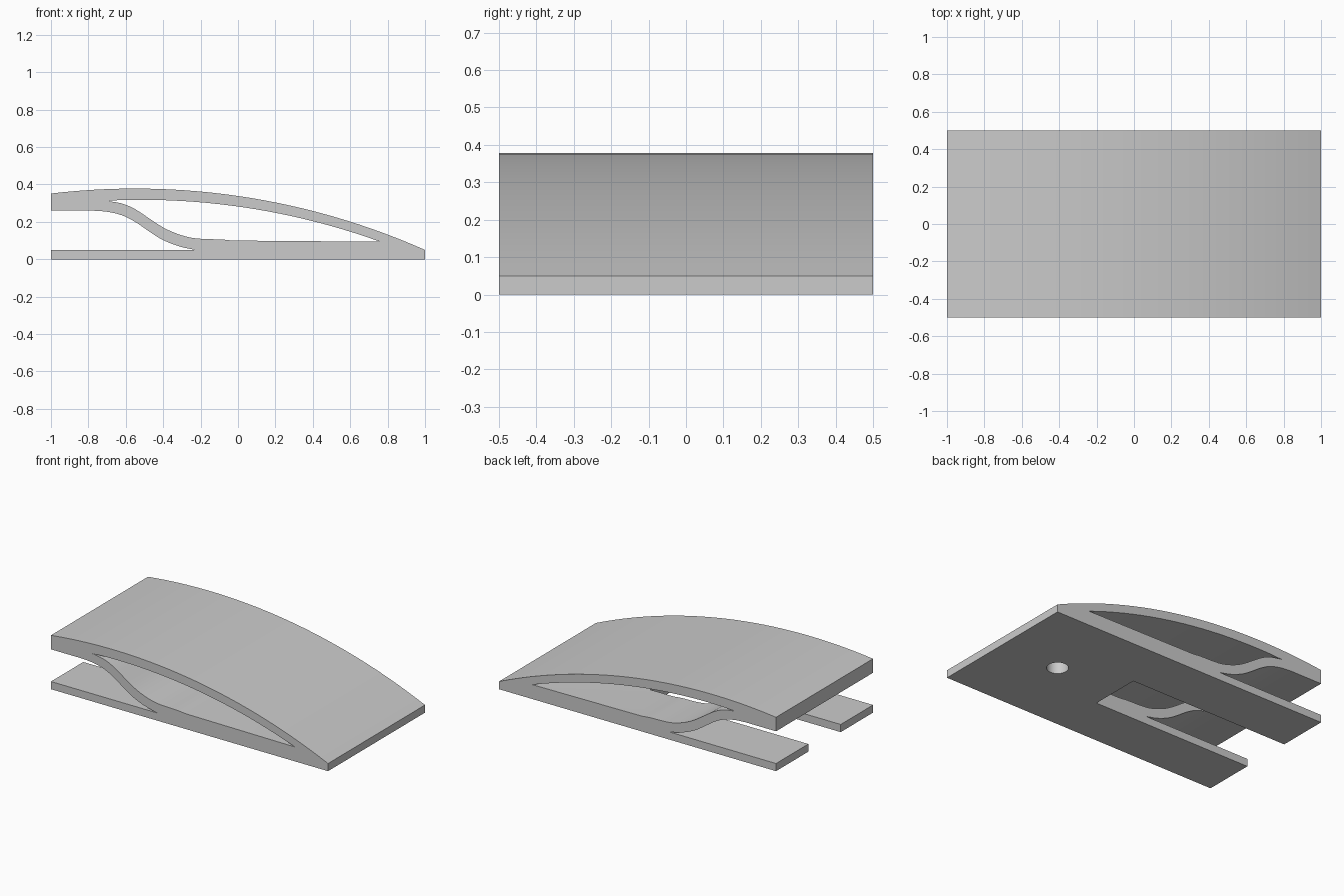
import bpy
import bmesh
import math
from mathutils import Vector

old = bpy.data.objects.get("Cube")
if old:
    bpy.data.objects.remove(old, do_unlink=True)

grey = bpy.data.materials.new("light_grey")
grey.use_nodes = True
colour = (0.6, 0.6, 0.6, 1)
grey.diffuse_color = colour
grey.node_tree.nodes["Principled BSDF"].inputs["Base Color"].default_value = colour


def arc(x0, x1, centre, peak, radius, steps):
    """Points along a shallow circular arch."""
    xs = [x0 + (x1 - x0) * i / steps for i in range(steps + 1)]
    return [(x, peak - radius + math.sqrt(radius ** 2 - (x - centre) ** 2)) for x in xs]


def smooth_path(points, steps=3):
    """Catmull-Rom curve through the given points."""
    p = [Vector(q) for q in points]
    p = [2 * p[0] - p[1]] + p + [2 * p[-1] - p[-2]]
    out = []
    for a, b, c, d in zip(p, p[1:], p[2:], p[3:]):
        for i in range(steps):
            t = i / steps
            out.append(tuple(0.5 * (2 * b + (c - a) * t + (2 * a - 5 * b + 4 * c - d) * t ** 2
                                    + (3 * b - a - 3 * c + d) * t ** 3)))
    return out + [tuple(points[-1])]


def extrude(name, profile, half_width):
    """Prism from an x-z profile, spanning both sides of y = 0."""
    bm = bmesh.new()
    face = bm.faces.new([bm.verts.new((x, -half_width, z)) for x, z in profile])
    moved = bmesh.ops.extrude_face_region(bm, geom=[face])["geom"]
    verts = [v for v in moved if isinstance(v, bmesh.types.BMVert)]
    bmesh.ops.translate(bm, verts=verts, vec=(0, 2 * half_width, 0))
    bmesh.ops.recalc_face_normals(bm, faces=bm.faces)
    mesh = bpy.data.meshes.new(name)
    bm.to_mesh(mesh)
    bm.free()
    mesh.materials.append(grey)
    obj = bpy.data.objects.new(name, mesh)
    bpy.context.collection.objects.link(obj)
    return obj


# Body outline: base, curved underside of the arm, arched roof
arm_under = smooth_path([(-0.23, 0.05), (-0.3, 0.065), (-0.36, 0.085), (-0.42, 0.113),
                         (-0.48, 0.152), (-0.55, 0.2), (-0.62, 0.235), (-0.7, 0.254),
                         (-0.78, 0.26)])
roof_top = arc(-1, 1, -0.55, 0.378, 3.826, 28)
body = extrude("arched_body", [(1, 0), (-1, 0), (-1, 0.05)] + arm_under + [(-1, 0.26)] + roof_top, 0.5)

# Window between the roof and the arm
arm_top = smooth_path([(-0.7, 0.312), (-0.62, 0.298), (-0.55, 0.268), (-0.47, 0.215),
                       (-0.4, 0.17), (-0.33, 0.138), (-0.25, 0.115), (-0.17, 0.108),
                       (-0.09, 0.106), (-0.03, 0.1)])
roof_under = arc(0.76, -0.7, -0.52, 0.318, 3.766, 22)
window = extrude("window_cutter", arm_top + roof_under[:-1], 0.6)

# Slot that splits the base and arm into two prongs
slot = extrude("slot_cutter", [(-1.1, -0.1), (0.145, -0.1), (0.145, 0.2599), (-1.1, 0.2599)], 1 / 6)

# Round hole through the base
bpy.ops.mesh.primitive_cylinder_add(vertices=48, radius=0.064, depth=0.22, location=(0.58, 0, 0.02))
hole = bpy.context.object
hole.name = "hole_cutter"
hole.data.materials.append(grey)

for cutter in (window, slot, hole):
    cutter.hide_render = True
    mod = body.modifiers.new(cutter.name, "BOOLEAN")
    mod.operation = "DIFFERENCE"
    mod.solver = "EXACT"
    mod.object = cutter

# Bake the cuts and remove the cutters
graph = bpy.context.evaluated_depsgraph_get()
body.data = bpy.data.meshes.new_from_object(body.evaluated_get(graph))
body.modifiers.clear()
for cutter in (window, slot, hole):
    bpy.data.objects.remove(cutter, do_unlink=True)

bpy.ops.object.select_all(action="DESELECT")
body.select_set(True)
bpy.context.view_layer.objects.active = body
bpy.ops.object.shade_smooth_by_angle(angle=math.radians(25))
